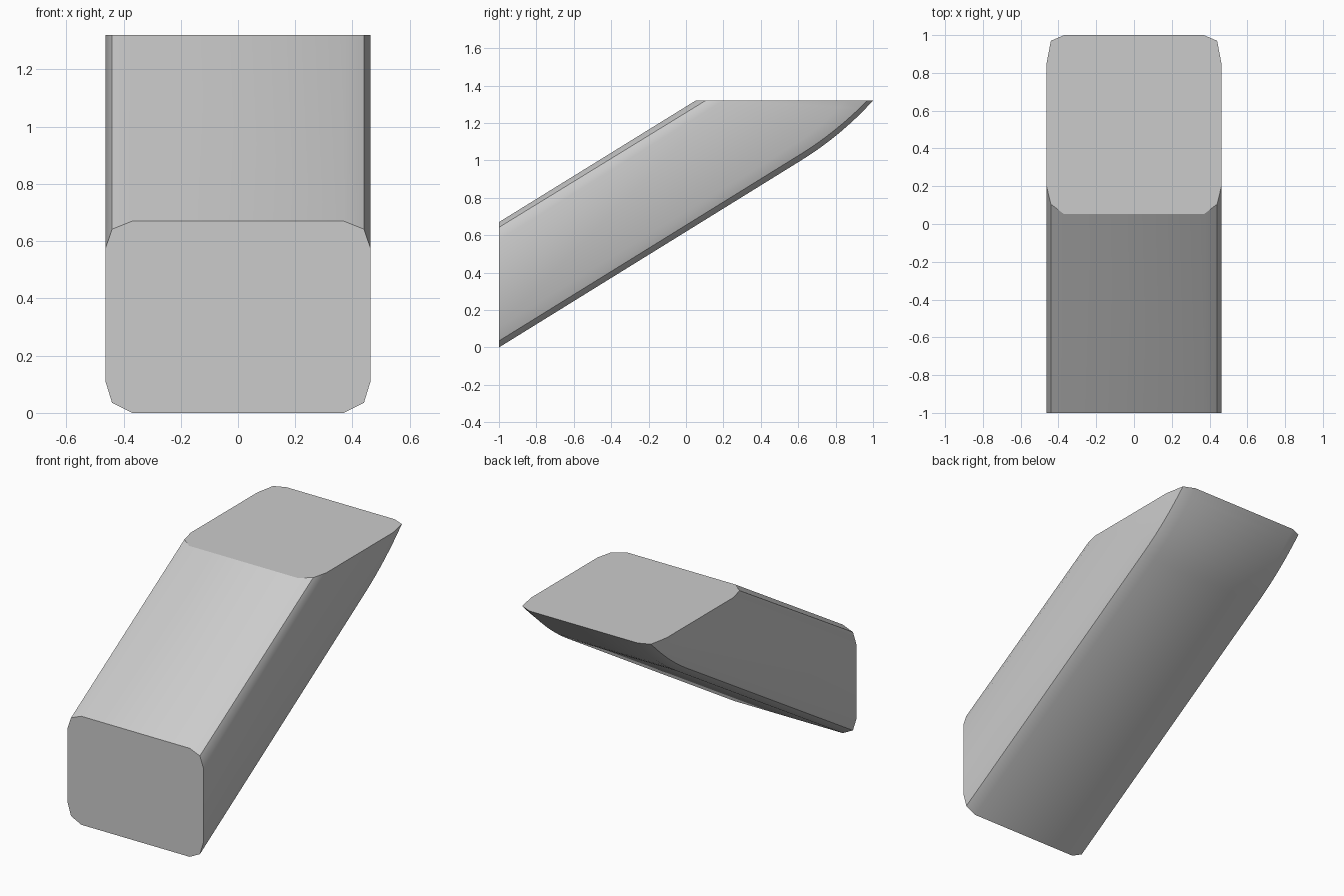
import bpy, bmesh, math

if "Cube" in bpy.data.objects:
    bpy.data.objects.remove(bpy.data.objects["Cube"])

SLOPE = 0.619
TOP = 1.32
STEPS = 8


def side_profile(low, high, top_y, bend_y, end_y):
    """Slanted side outline (y, z) with a flat top and an upswept rear end."""
    s = 0.62
    start = (s, low + SLOPE * (s + 1))
    ctrl = (bend_y, low + SLOPE * (bend_y + 1))
    end = (end_y, TOP)
    pts = [(-1, high), (-1, low)]
    for i in range(STEPS + 1):
        t = i / STEPS
        pts.append(tuple((1 - t) ** 2 * a + 2 * t * (1 - t) * b + t * t * c
                         for a, b, c in zip(start, ctrl, end)))
    pts.append((top_y, TOP))
    return pts


# Half-width and outline from the chamfered flank to the middle
inner = (0.37, side_profile(0.0, 0.67, 0.052, 0.83, 1.0))
mid = (0.44, side_profile(0.035, 0.642, 0.105, 0.80, 0.97))
outer = (0.463, side_profile(0.11, 0.575, 0.20, 0.72, 0.85))
layers = [(-w, p) for w, p in (outer, mid, inner)] + [inner, mid, outer]

# Slanted bar: loft through the outlines, closed by the two flanks
bm = bmesh.new()
rings = [[bm.verts.new((x, y, z)) for y, z in p] for x, p in layers]
n = len(rings[0])
for a, b in zip(rings, rings[1:]):
    for i in range(n):
        j = (i + 1) % n
        bm.faces.new((a[i], a[j], b[j], b[i]))
bm.faces.new(rings[0])
bm.faces.new(rings[-1])
bmesh.ops.recalc_face_normals(bm, faces=bm.faces)
mesh = bpy.data.meshes.new("slanted_bar")
bm.to_mesh(mesh)
bm.free()
bar = bpy.data.objects.new("slanted_bar", mesh)
bpy.context.collection.objects.link(bar)
bpy.context.view_layer.objects.active = bar
bar.select_set(True)
bpy.ops.object.shade_smooth_by_angle(angle=math.radians(30))
